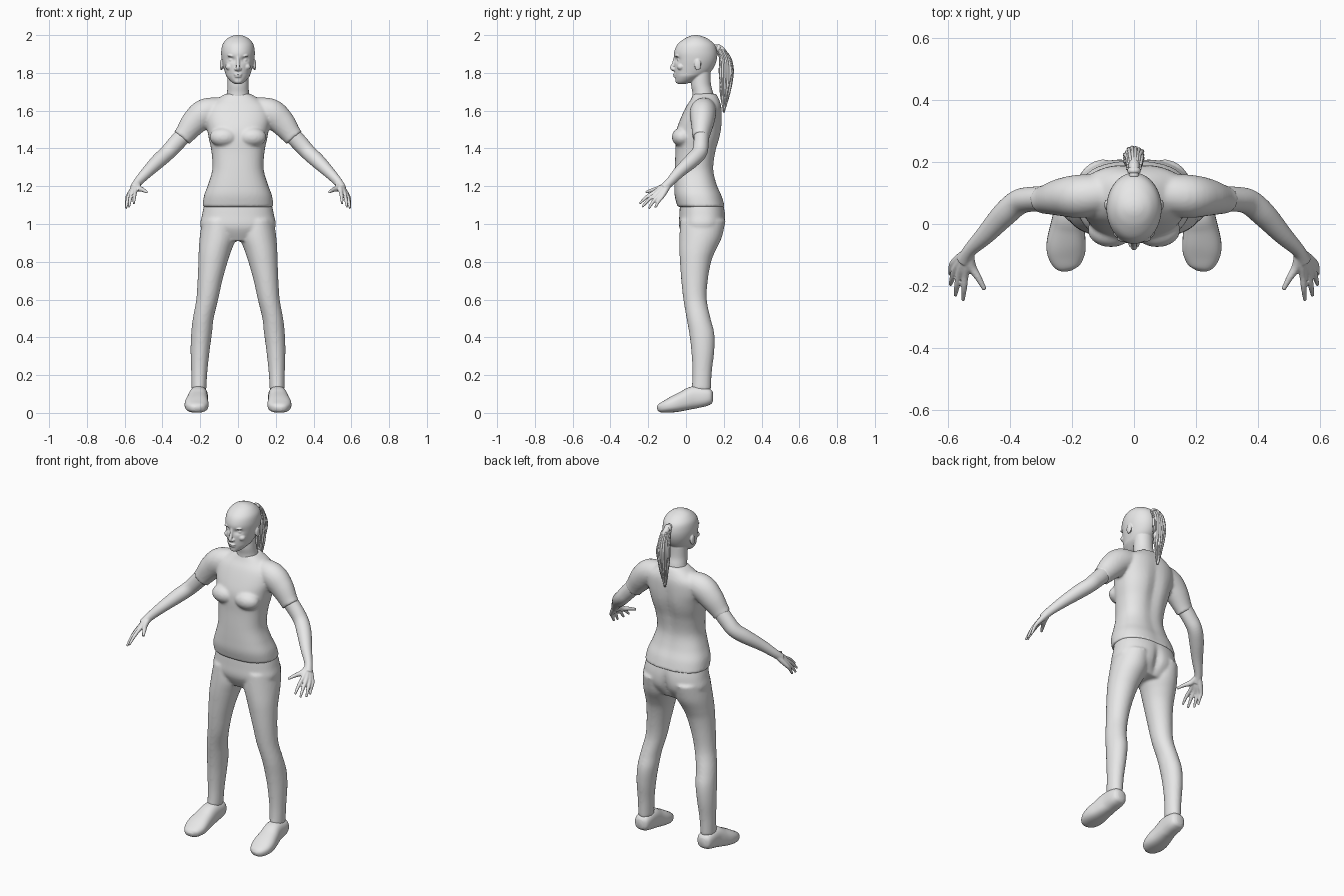
import bpy
import bmesh
import math
import random
from mathutils import Matrix, Vector

random.seed(4)
AXIS_X, AXIS_Z = Vector((1, 0, 0)), Vector((0, 0, 1))

cube = bpy.data.objects.get("Cube")
if cube:
    bpy.data.objects.remove(cube)

grey = bpy.data.materials.new("plain_grey")
grey.use_nodes = True
grey.diffuse_color = (0.8, 0.8, 0.8, 1)
for node in grey.node_tree.nodes:
    if node.type == "BSDF_PRINCIPLED":
        node.inputs["Base Color"].default_value = grey.diffuse_color


def refine(rows, steps):
    """Pass a smooth spline through the section rows."""
    out = []
    last = len(rows) - 1
    for i in range(last):
        a, b = rows[max(i - 1, 0)], rows[i]
        c, d = rows[i + 1], rows[min(i + 2, last)]
        for k in range(steps):
            t = k / steps
            out.append([q + t * (r - p) / 2
                        + t * t * (p - 2.5 * q + 2 * r - s / 2)
                        + t ** 3 * (1.5 * (q - r) + (s - p) / 2)
                        for p, q, r, s in zip(a, b, c, d)])
    out.append(list(rows[last]))
    return out


def loft(bm, rows, ref=None, power=2.0, segs=32, steps=5):
    """Skin rows of (x, y, z, radius, radius); level rings, or along the path when ref is given."""
    rows = refine(rows, steps)
    centres = [Vector(row[:3]) for row in rows]
    rings = []
    for i, row in enumerate(rows):
        u, v = AXIS_X, Vector((0, 1, 0))
        if ref is not None:
            tangent = centres[min(i + 1, len(rows) - 1)] - centres[max(i - 1, 0)]
            u = tangent.cross(ref).normalized()
            v = u.cross(tangent).normalized()
        ring = []
        for k in range(segs):
            angle = math.tau * k / segs
            c, s = math.cos(angle), math.sin(angle)
            c = math.copysign(abs(c) ** (2 / power), c)
            s = math.copysign(abs(s) ** (2 / power), s)
            ring.append(bm.verts.new(centres[i] + u * row[3] * c + v * row[4] * s))
        rings.append(ring)
    for low, high in zip(rings, rings[1:]):
        for k in range(segs):
            n = (k + 1) % segs
            bm.faces.new((low[k], low[n], high[n], high[k]))
    bm.faces.new(rings[0])
    bm.faces.new(rings[-1])


def bands(rows, side=1):
    """Turn (z, inner x, outer x, front y, back y) into loft rows."""
    return [(side * (l + r) / 2, (f + b) / 2, z, (r - l) / 2, (b - f) / 2)
            for z, l, r, f, b in rows]


def central(rows):
    """Turn (z, half width, front y, back y) into loft rows."""
    return bands([(z, -w, w, f, b) for z, w, f, b in rows])


def flip(rows, side):
    return [(side * row[0], *row[1:]) for row in rows]


def ball(bm, centre, radii):
    matrix = Matrix.Translation(centre) @ Matrix.Diagonal((*radii, 1))
    bmesh.ops.create_uvsphere(bm, u_segments=24, v_segments=16, radius=1, matrix=matrix)


def dent(bm, centre, radii, push):
    """Soft push of the vertices around a point."""
    for vert in bm.verts:
        d = sum(((p - q) / r) ** 2 for p, q, r in zip(vert.co, centre, radii))
        vert.co += Vector(push) * math.exp(-d)


def finish(name, bm, voxel=0, rounds=0, mirror=False):
    bmesh.ops.recalc_face_normals(bm, faces=bm.faces)
    for face in bm.faces:
        face.smooth = True
    mesh = bpy.data.meshes.new(name)
    bm.to_mesh(mesh)
    bm.free()
    mesh.materials.append(grey)
    obj = bpy.data.objects.new(name, mesh)
    bpy.context.scene.collection.objects.link(obj)
    if mirror:
        mod = obj.modifiers.new("mirror", "MIRROR")
        mod.use_mirror_merge = False
    if voxel:
        mod = obj.modifiers.new("blend", "REMESH")
        mod.mode = "VOXEL"
        mod.voxel_size = voxel
        mod.use_smooth_shade = True
        mod = obj.modifiers.new("soften", "SMOOTH")
        mod.factor = 0.5
        mod.iterations = rounds


# Shirt: torso, bust and short sleeves blended together
bm = bmesh.new()
loft(bm, central([
    (1.09, .188, -.045, .207), (1.15, .18, -.06, .19), (1.21, .158, -.062, .165),
    (1.29, .136, -.06, .148), (1.38, .14, -.056, .16), (1.45, .154, -.056, .18),
    (1.5, .163, -.05, .19), (1.56, .175, -.028, .193), (1.62, .165, .0, .19),
    (1.66, .115, .026, .177), (1.69, .065, .04, .16)]), power=2.4, segs=48)
for side in (1, -1):
    ball(bm, (side * .075, -.02, 1.46), (.075, .055, .052))
    loft(bm, flip([(.08, .1, 1.61, .06, .06), (.17, .09, 1.59, .07, .075),
                   (.23, .087, 1.54, .062, .07), (.28, .08, 1.477, .048, .055),
                   (.297, .078, 1.456, .046, .053)], side), AXIS_Z)
dent(bm, (0, .19, 1.4), (.035, .05, .2), (0, -.016, 0))
finish("shirt", bm, .008, 5)

# Trousers: pelvis and two legs
bm = bmesh.new()
loft(bm, central([(1.13, .172, -.03, .19), (1.05, .19, -.035, .21),
                  (.98, .195, -.035, .205), (.91, .11, .0, .16)]), power=2.3, segs=48)
for side in (1, -1):
    loft(bm, bands([
        (1.02, .01, .19, -.03, .21), (.93, .01, .203, -.035, .19),
        (.86, .035, .208, -.035, .157), (.8, .055, .21, -.032, .133),
        (.7, .083, .214, -.025, .115), (.6, .105, .221, -.014, .11),
        (.5, .129, .239, .003, .13), (.42, .138, .248, .017, .15),
        (.33, .15, .251, .028, .15), (.22, .162, .248, .034, .137),
        (.12, .168, .246, .03, .132)], side))
dent(bm, (0, .21, .98), (.025, .06, .08), (0, -.022, 0))
finish("trousers", bm, .008, 5)

# Head and neck with facial features
bm = bmesh.new()
loft(bm, central([
    (1.742, .02, -.044, .0), (1.755, .038, -.054, .04), (1.78, .06, -.058, .09),
    (1.8, .068, -.061, .125), (1.83, .077, -.062, .148), (1.87, .086, -.062, .163),
    (1.91, .089, -.063, .165), (1.95, .082, -.046, .152), (1.98, .059, -.01, .117),
    (1.995, .032, .022, .082), (2.0, .01, .042, .06)]), segs=64)
for side in (1, -1):
    dent(bm, (side * .035, -.05, 1.87), (.02, .03, .013), (0, .014, 0))
    ball(bm, (side * .035, -.03, 1.868), (.016, .016, .012))
    ball(bm, (side * .033, -.047, 1.89), (.024, .012, .006))
    ball(bm, (side * .045, -.028, 1.832), (.022, .02, .018))
    ball(bm, (side * .088, .062, 1.842), (.008, .018, .03))
    ball(bm, (side * .01, -.064, 1.82), (.009, .011, .008))
loft(bm, [(0, -.056, 1.888, .008, .008), (0, -.066, 1.85, .008, .009),
          (0, -.076, 1.826, .009, .01), (0, -.064, 1.815, .008, .01)], AXIS_X)
ball(bm, (0, -.056, 1.792), (.022, .013, .006))
ball(bm, (0, -.054, 1.781), (.019, .013, .006))
ball(bm, (0, -.042, 1.757), (.022, .014, .014))
loft(bm, central([(1.6, .06, .05, .15), (1.66, .063, .036, .15), (1.7, .058, .033, .142),
                  (1.74, .055, .027, .132), (1.8, .055, .03, .13)]))
finish("head", bm, .004, 2)

# Bare arms and hands
bm = bmesh.new()
loft(bm, [(.26, .082, 1.5, .042, .046), (.33, .08, 1.425, .04, .044),
          (.373, .07, 1.378, .041, .041), (.42, .03, 1.335, .04, .039),
          (.48, -.035, 1.276, .031, .031), (.53, -.085, 1.222, .022, .024),
          (.55, -.12, 1.19, .024, .022)], AXIS_Z)
wrist = Vector((.533, -.088, 1.217))
fingers = [((.545, -.168, 1.168), (.552, -.246, 1.108)),
           ((.565, -.163, 1.156), (.577, -.232, 1.09)),
           ((.579, -.148, 1.146), (.593, -.197, 1.083)),
           ((.586, -.129, 1.141), (.594, -.163, 1.086))]
for knuckle, tip in fingers:
    knuckle, tip = Vector(knuckle), Vector(tip)
    bend = knuckle.lerp(tip, .5) + AXIS_Z * .006
    loft(bm, [(*wrist, .016, .018), (*wrist.lerp(knuckle, .6), .016, .015),
              (*knuckle, .011, .011), (*bend, .0095, .0095), (*tip, .006, .006)],
         AXIS_Z, segs=12)
loft(bm, [(*wrist, .016, .016), (.525, -.135, 1.19, .015, .016),
          (.502, -.175, 1.18, .011, .011), (.482, -.212, 1.168, .007, .007)],
     AXIS_Z, segs=12)
finish("arms", bm, .004, 2, mirror=True)

# Slip-on shoes, from heel to toe: (x, y, sole z, top z, half width)
bm = bmesh.new()
shoe = [(.208, .142, .06, .11, .022), (.208, .13, .045, .125, .04),
        (.208, .1, .034, .136, .048), (.21, .04, .022, .14, .05),
        (.215, -.01, .012, .116, .056), (.219, -.06, .003, .092, .063),
        (.219, -.1, .0, .07, .06), (.217, -.135, .001, .05, .042),
        (.215, -.15, .01, .033, .017)]
loft(bm, [(x, y, (low + top) / 2, w, (top - low) / 2) for x, y, low, top, w in shoe],
     AXIS_Z, power=2.5)
finish("shoes", bm, mirror=True)

# Ponytail: a soft core wrapped in tapering strands
core = [(0, .15, 1.935, .016, .016), (0, .185, 1.922, .02, .018),
        (0, .207, 1.87, .024, .024), (0, .213, 1.79, .029, .028),
        (0, .208, 1.69, .021, .02), (0, .2, 1.59, .005, .005)]
bm = bmesh.new()
loft(bm, core, AXIS_X, segs=16)
for i in range(18):
    angle = math.tau * i / 18
    length = random.uniform(.8, 1)
    strand = []
    for x, y, z, r, _ in core[1:]:
        spread = r * random.uniform(.9, 1.2)
        strand.append((x + spread * math.cos(angle), y + spread * math.sin(angle),
                       1.92 + (z - 1.92) * length, r / 4, r / 4))
    loft(bm, strand, AXIS_X, segs=8)
finish("ponytail", bm)

# Hair tie
bm = bmesh.new()
ball(bm, (0, .172, 1.93), (.022, .015, .022))
finish("hair_tie", bm)
